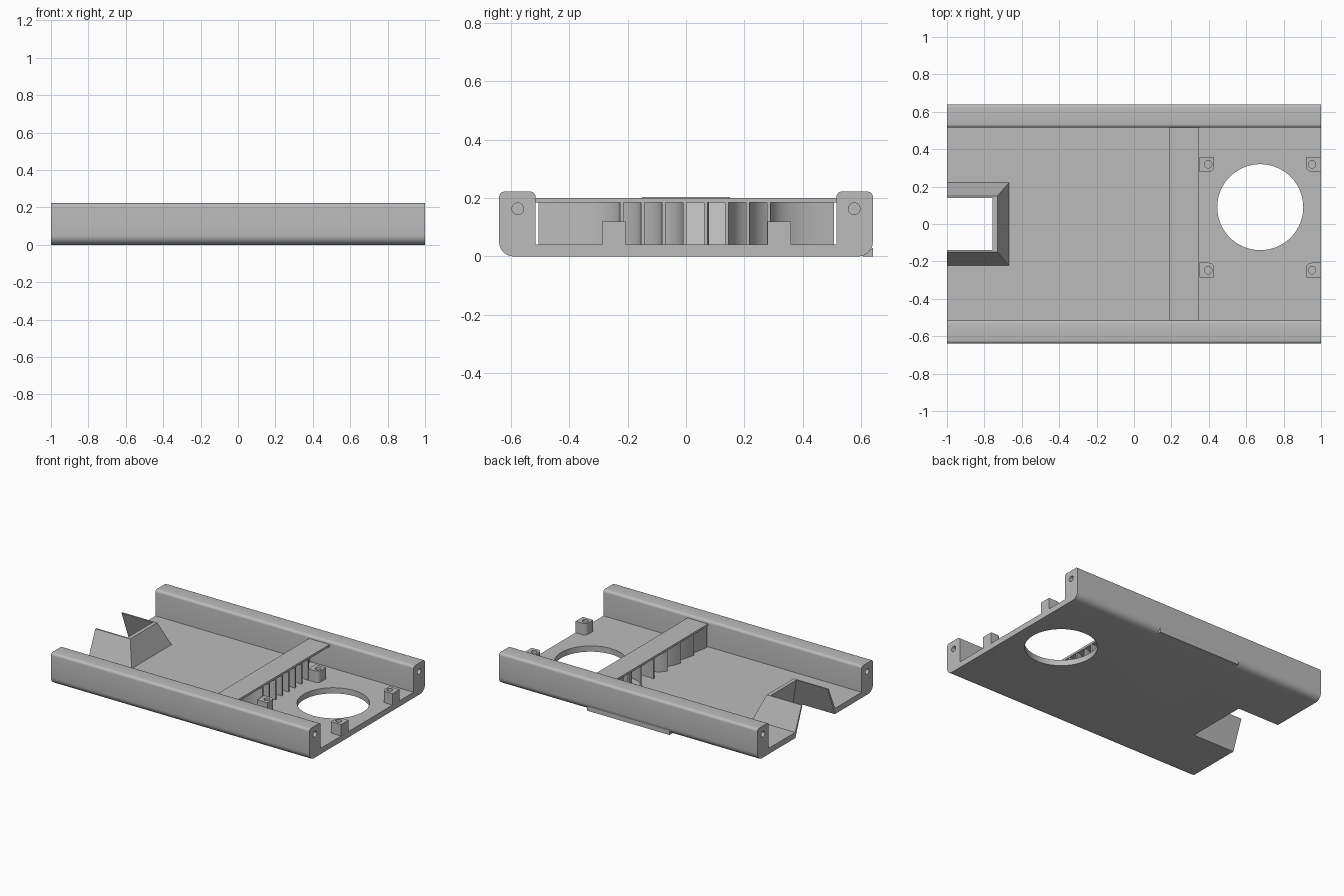
import bpy, bmesh
from math import sin, cos, pi, radians
from mathutils import Vector

cube = bpy.data.objects.get("Cube")
if cube:
    bpy.data.objects.remove(cube, do_unlink=True)

GREY = (0.5, 0.5, 0.5, 1)
grey = bpy.data.materials.new("plain grey")
grey.use_nodes = True
grey.diffuse_color = GREY
grey.node_tree.nodes["Principled BSDF"].inputs["Base Color"].default_value = GREY


def finish(name, bm):
    bmesh.ops.recalc_face_normals(bm, faces=bm.faces)
    mesh = bpy.data.meshes.new(name)
    bm.to_mesh(mesh)
    bm.free()
    mesh.materials.append(grey)
    obj = bpy.data.objects.new(name, mesh)
    bpy.context.collection.objects.link(obj)
    return obj


def select(obj):
    bpy.ops.object.select_all(action='DESELECT')
    obj.select_set(True)
    bpy.context.view_layer.objects.active = obj


def smooth(obj):
    select(obj)
    bpy.ops.object.shade_smooth_by_angle(angle=radians(30))


def prism(name, points, axis, low, high):
    """Extrude a 2D outline: (y, z) along X, or (x, y) along Z."""
    bm = bmesh.new()
    place = (lambda p: (low, *p)) if axis == 'X' else (lambda p: (*p, low))
    face = bm.faces.new([bm.verts.new(place(p)) for p in points])
    new = bmesh.ops.extrude_face_region(bm, geom=[face])["geom"]
    offset = Vector((high - low, 0, 0) if axis == 'X' else (0, 0, high - low))
    bmesh.ops.translate(bm, vec=offset, verts=[v for v in new if isinstance(v, bmesh.types.BMVert)])
    return finish(name, bm)


def circle(cx, cy, r, n):
    return [(cx + r * cos(2 * pi * i / n), cy + r * sin(2 * pi * i / n)) for i in range(n)]


def arc(cx, cy, r, start, n=8):
    """Quarter turn, counter-clockwise from a start angle in degrees."""
    return [(cx + r * cos(radians(start + 90 * i / n)),
             cy + r * sin(radians(start + 90 * i / n))) for i in range(n + 1)]


def cut(obj, cutter):
    mod = obj.modifiers.new("cut", 'BOOLEAN')
    mod.operation = 'DIFFERENCE'
    mod.solver = 'EXACT'
    mod.object = cutter
    select(obj)
    bpy.ops.object.modifier_apply(modifier=mod.name)


def drop(cutter):
    bpy.data.objects.remove(cutter, do_unlink=True)


def frustum(name, x_low, bottom, top):
    """Tapered block; bottom and top are (x_high, half width, z)."""
    bm = bmesh.new()
    rings = []
    for x, w, z in (bottom, top):
        rings.append([bm.verts.new(c) for c in ((x_low, -w, z), (x, -w, z), (x, w, z), (x_low, w, z))])
    bm.faces.new(rings[0])
    bm.faces.new(rings[1])
    for i in range(4):
        j = (i + 1) % 4
        bm.faces.new((rings[0][i], rings[0][j], rings[1][j], rings[1][i]))
    return finish(name, bm)


# Tray: floor and two rails as one rounded section
W, INNER, FLOOR, TOP = 0.64, 0.515, 0.04, 0.222
R, r = 0.05, 0.018
half = arc(W - R, R, R, -90) + arc(W - r, TOP - r, r, 0, 5) + arc(INNER + r, TOP - r, r, 90, 5)
half.append((INNER, FLOOR))
tray = prism("tray", half + [(-y, z) for y, z in reversed(half)], 'X', -1, 1)

# Fan opening and screw holes in the rail ends
cutters = [prism("fan_cutter", circle(0.675, 0.09, 0.23, 64), 'Z', -0.1, 0.1)]
for y in (-0.576, 0.576):
    for x in (-1, 1):
        cutters.append(prism("screw_cutter", circle(y, 0.163, 0.02, 20), 'X', x - 0.2, x + 0.2))
for c in cutters:
    cut(tray, c)
    drop(c)

# Hollow sloped hood over the notch in the floor
hood = frustum("notch_hood", -1, (-0.668, 0.222, 0.038), (-0.73, 0.15, 0.204))
hollow = frustum("hood_cutter", -1.2, (-0.67, 0.226, -0.02), (-0.767, 0.13, 0.23))
for obj in (tray, hood):
    cut(obj, hollow)
drop(hollow)
smooth(tray)

# Bridge plate between the rails
prism("bridge", [(-INNER, 0.185), (INNER, 0.185), (INNER, 0.2), (-INNER, 0.2)], 'X', 0.19, 0.348)

# Curved air vanes, fanning outwards under the bridge
COUNT, T = 8, 0.006
for i in range(COUNT):
    k = i / (COUNT - 1)
    y0, y1 = -0.22 + 0.503 * k, -0.505 + 1.01 * k
    start, bend, end = Vector((0.347, y0)), Vector((0.235, y0)), Vector((0.197, y1))
    left, right = [], []
    for s in range(13):
        t = s / 12
        p = start * (1 - t) ** 2 + bend * (2 * t * (1 - t)) + end * t * t
        d = ((bend - start) * (1 - t) + (end - bend) * t).normalized()
        n = Vector((-d.y, d.x)) * T
        left.append(tuple(p + n))
        right.append(tuple(p - n))
    smooth(prism(f"vane_{i + 1}", left + right[::-1], 'Z', FLOOR, 0.186))

# Fan posts, each with the corner nearest the fan rounded
for x, sx in ((0.389, 1), (0.96, -1)):
    for y, sy in ((0.319, -1), (-0.247, 1)):
        h, c = 0.04, 0.03
        outline = [(-h, -h), (h, -h)] + arc(h - c, h - c, c, 0, 6) + [(-h, h)]
        post = prism("fan_post", [(x + sx * px, y + sy * py) for px, py in outline], 'Z', FLOOR, 0.12)
        hole = prism("post_cutter", circle(x + sx * 0.008, y, 0.02, 20), 'Z', 0.05, 0.2)
        cut(post, hole)
        drop(hole)
        smooth(post)

# Square lip along the lower edge of the back wall
prism("edge_lip", [(0.605, 0), (W, 0), (W, 0.03)], 'X', -0.32, 0.32)
